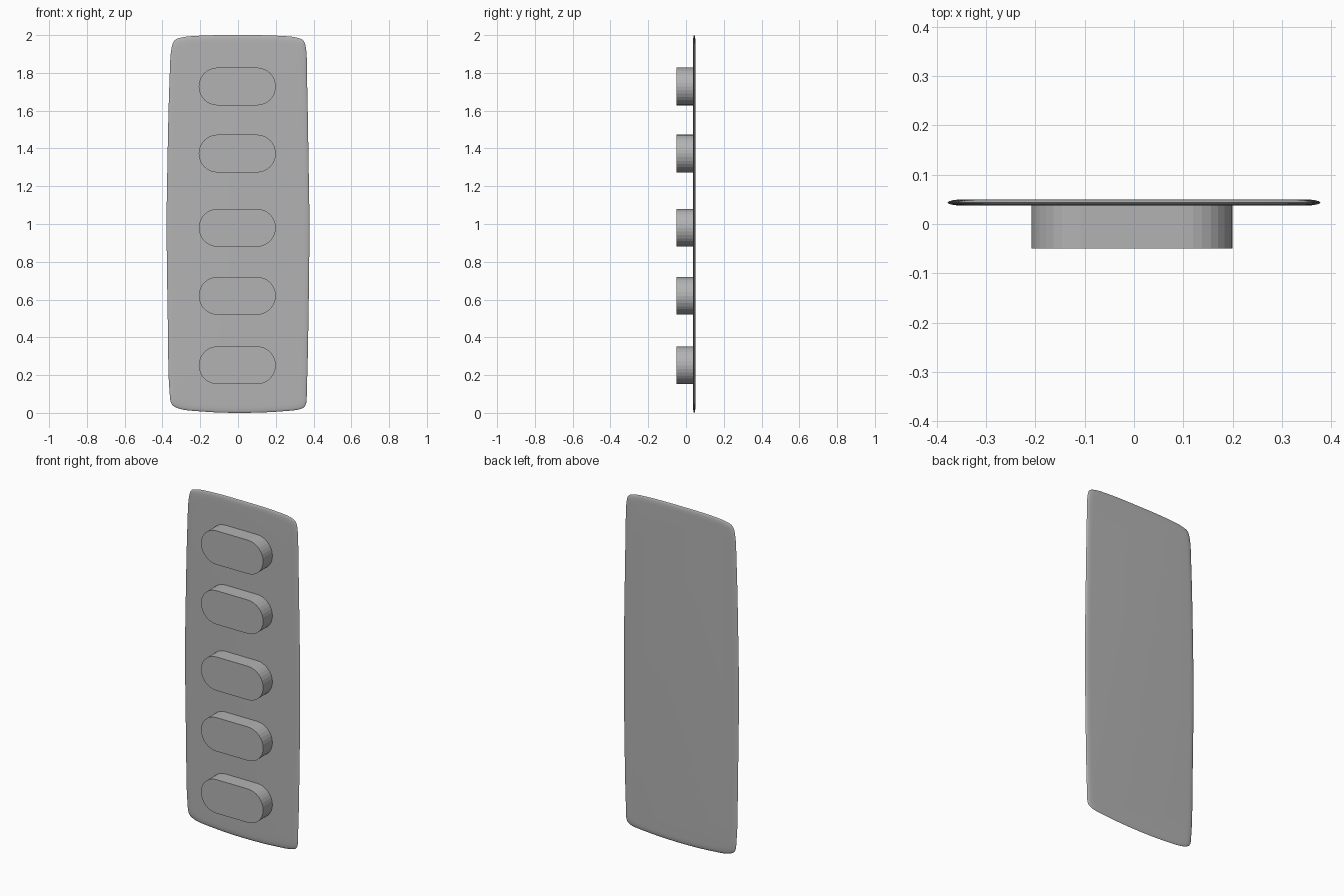
import bpy, bmesh, math
from mathutils import Vector

old = bpy.data.objects.get("Cube")
if old:
    bpy.data.objects.remove(old)

GREY = (0.45, 0.45, 0.45, 1)
grey = bpy.data.materials.new("plain grey")
grey.use_nodes = True
grey.diffuse_color = GREY
grey.node_tree.nodes["Principled BSDF"].inputs["Base Color"].default_value = GREY


def loft(name, rings):
    """Bridge matching closed rings and cap both ends."""
    bm = bmesh.new()
    loops = [[bm.verts.new(p) for p in ring] for ring in rings]
    n = len(loops[0])
    for a, b in zip(loops, loops[1:]):
        for i in range(n):
            j = (i + 1) % n
            bm.faces.new((a[i], a[j], b[j], b[i]))
    bm.faces.new(loops[0])
    bm.faces.new(loops[-1])
    bmesh.ops.recalc_face_normals(bm, faces=bm.faces)
    mesh = bpy.data.meshes.new(name)
    bm.to_mesh(mesh)
    bm.free()
    obj = bpy.data.objects.new(name, mesh)
    bpy.context.collection.objects.link(obj)
    mesh.materials.append(grey)
    return obj


def smooth_outline(points, steps=5):
    """Closed centripetal-style spline through the points."""
    pts = [Vector(p) for p in points]
    n = len(pts)
    out = []
    for i in range(n):
        p0, p1, p2, p3 = (pts[(i + k) % n] for k in (-1, 0, 1, 2))
        l0, l1, l2 = ((b - a).length ** 0.5 for a, b in ((p0, p1), (p1, p2), (p2, p3)))
        m1 = (p2 - p1) + l1 * ((p1 - p0) / l0 - (p2 - p0) / (l0 + l1))
        m2 = (p2 - p1) + l1 * ((p3 - p2) / l2 - (p3 - p1) / (l1 + l2))
        for s in range(steps):
            t = s / steps
            out.append(p1 * (2*t**3 - 3*t*t + 1) + m1 * (t**3 - 2*t*t + t)
                       + p2 * (3*t*t - 2*t**3) + m2 * (t**3 - t*t))
    return out


# Back plate: slightly bowed rectangle with soft corners and a rounded rim
outline = smooth_outline([
    (0, 2), (0.2, 1.997), (0.31, 1.987), (0.347, 1.97), (0.36, 1.93), (0.366, 1.75),
    (0.374, 1.3), (0.378, 1), (0.373, 0.5), (0.365, 0.15), (0.357, 0.04), (0.335, 0.022),
    (0.23, 0.008), (0, 0), (-0.2, 0.008), (-0.31, 0.022), (-0.35, 0.045), (-0.363, 0.12),
    (-0.372, 0.5), (-0.378, 1), (-0.374, 1.3), (-0.363, 1.75), (-0.352, 1.93),
    (-0.336, 1.972), (-0.3, 1.987), (-0.2, 1.997)])
RIM, MID, HALF = 0.035, 0.0435, 0.0065
rings = []
for k in range(9):
    a = math.pi * (k / 8 - 0.5)
    inset = RIM * (1 - math.cos(a))
    sx, sz = 1 - inset / 0.378, 1 - inset
    rings.append([(p.x * sx, MID + HALF * math.sin(a), 1 + (p.y - 1) * sz) for p in outline])
plate = loft("back_plate", rings)
bpy.ops.object.select_all(action="DESELECT")
plate.select_set(True)
bpy.context.view_layer.objects.active = plate
bpy.ops.object.shade_smooth_by_angle(angle=math.radians(50))

# Five capsule-shaped buttons on the front
R, STRAIGHT, CX, SEG = 0.1, 0.104, -0.004, 16
for i, z in enumerate((0.252, 0.62, 0.98, 1.373, 1.728)):
    profile = []
    for side in (1, -1):
        for s in range(SEG + 1):
            a = math.pi * (s / SEG - 0.5)
            profile.append((CX + side * (STRAIGHT + R * math.cos(a)), z + side * R * math.sin(a)))
    loft(f"button_{i + 1}", [[(x, y, h) for x, h in profile] for y in (-0.05, 0.04)])
